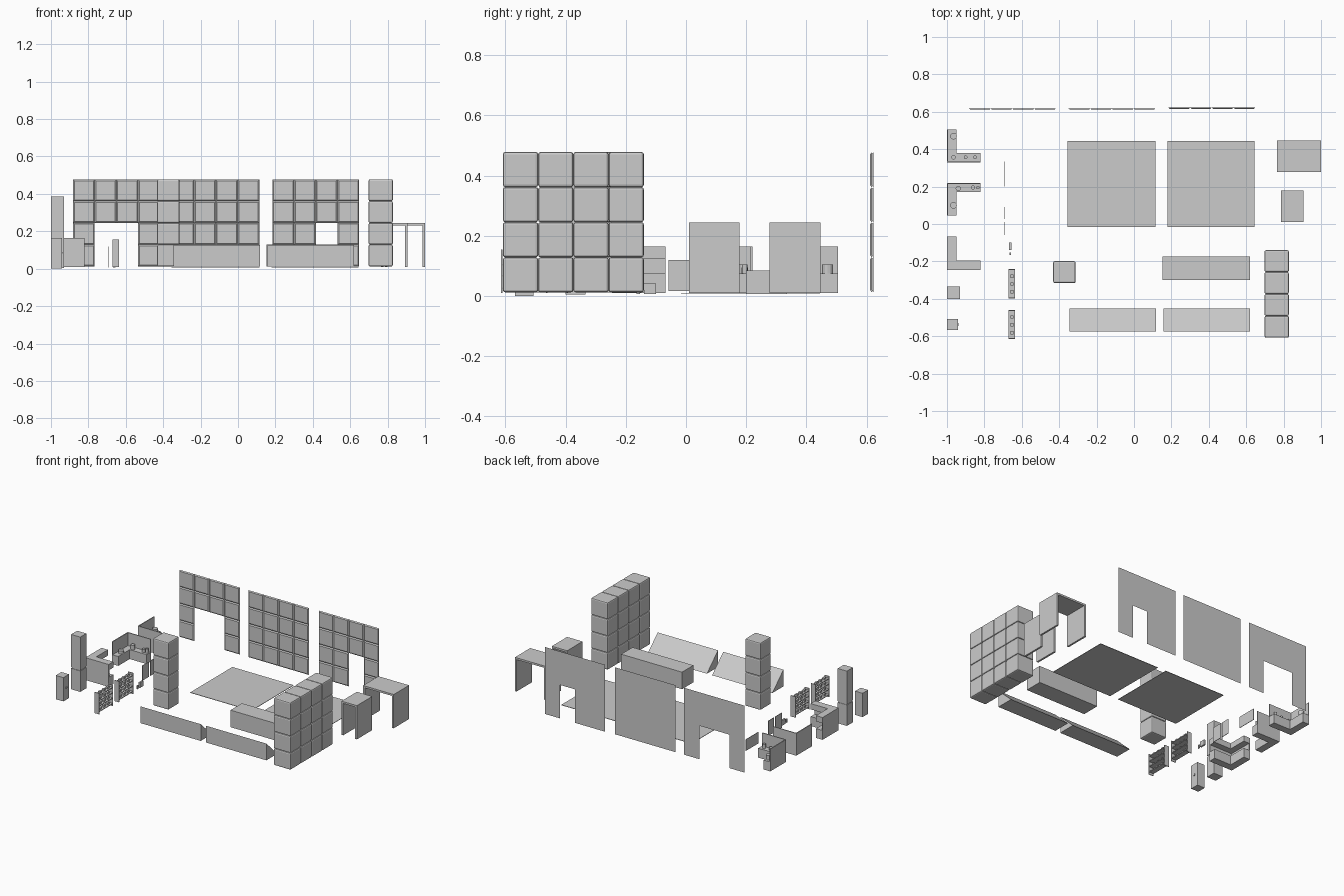
import bpy, bmesh, math
from mathutils import Vector

if "Cube" in bpy.data.objects:
    bpy.data.objects.remove(bpy.data.objects["Cube"])


def finish(name, bm):
    bmesh.ops.recalc_face_normals(bm, faces=bm.faces[:])
    me = bpy.data.meshes.new(name)
    bm.to_mesh(me)
    bm.free()
    ob = bpy.data.objects.new(name, me)
    bpy.context.collection.objects.link(ob)
    return ob


def add_box(bm, x0, x1, y0, y1, z0, z1):
    vs = bmesh.ops.create_cube(bm, size=1)["verts"]
    for v in vs:
        v.co = Vector((x0 + (v.co.x + .5) * (x1 - x0),
                       y0 + (v.co.y + .5) * (y1 - y0),
                       z0 + (v.co.z + .5) * (z1 - z0)))
    return vs


def boxes(name, *dims):
    bm = bmesh.new()
    for d in dims:
        add_box(bm, *d)
    return finish(name, bm)


def add_cyl(bm, x, y, z0, z1, r, n=12):
    vs = bmesh.ops.create_cone(bm, cap_ends=True, segments=n, radius1=r,
                               radius2=r, depth=z1 - z0)["verts"]
    for v in vs:
        v.co += Vector((x, y, (z0 + z1) / 2))


def tiled_panel(name, x0, y0, holes=()):
    """4x4 wall of raised tiles facing -y, skipping the hole cells."""
    bm = bmesh.new()
    c, b, t = 0.116, 0.007, 0.006
    for i in range(4):
        for j in range(4):
            if (i, j) in holes:
                continue
            def ring(inset, y):
                xa, xb = x0 + i * c + inset, x0 + (i + 1) * c - inset
                za, zb = 0.013 + j * c + inset, 0.013 + (j + 1) * c - inset
                return [bm.verts.new(p) for p in
                        ((xa, y, za), (xb, y, za), (xb, y, zb), (xa, y, zb))]
            back, front = ring(0, y0 + t), ring(b, y0)
            bm.faces.new(front)
            bm.faces.new(back[::-1])
            for k in range(4):
                n = (k + 1) % 4
                bm.faces.new((back[k], back[n], front[n], front[k]))
    return finish(name, bm)


def tiled_block(name, lo, hi, counts):
    """Block of bevelled cells with the hidden inner faces removed."""
    bm = bmesh.new()
    s = [(hi[a] - lo[a]) / counts[a] for a in range(3)]
    for i in range(counts[0]):
        for j in range(counts[1]):
            for k in range(counts[2]):
                q = [lo[a] + (i, j, k)[a] * s[a] for a in range(3)]
                add_box(bm, q[0], q[0] + s[0], q[1], q[1] + s[1], q[2], q[2] + s[2])
    bmesh.ops.bevel(bm, geom=bm.edges[:], offset=0.008, segments=2,
                    profile=0.5, affect='EDGES')
    bm.normal_update()
    inner = []
    for f in bm.faces:
        for a in range(3):
            if abs(f.normal[a]) > 0.999:
                p = f.calc_center_median()[a]
                if lo[a] + 1e-4 < p < hi[a] - 1e-4:
                    inner.append(f)
    bmesh.ops.delete(bm, geom=inner, context='FACES')
    return finish(name, bm)


def ramp(name, x0, x1, n, y0=-0.575, y1=-0.453, z0=0.012, z1=0.128):
    """Wedges with an upright front and a slope falling to the back."""
    bm = bmesh.new()
    w = (x1 - x0) / n
    for i in range(n):
        ends = []
        for x in (x0 + i * w, x0 + (i + 1) * w):
            ends.append([bm.verts.new((x, y, z)) for y, z in
                         ((y0, z0), (y1, z0), (y0, z1))])
        a, b = ends
        if i == 0:
            bm.faces.new(a)
        if i == n - 1:
            bm.faces.new(b)
        for k in range(3):
            m = (k + 1) % 3
            bm.faces.new((a[k], a[m], b[m], b[k]))
    bmesh.ops.remove_doubles(bm, verts=bm.verts[:], dist=1e-5)
    return finish(name, bm)


def doorway(name, x0, x1, y0, y1):
    t, z0, z1 = 0.013, 0.01, 0.244
    bm = bmesh.new()
    prof = [(x0, z0), (x0, z1), (x1, z1), (x1, z0),
            (x1 - t, z0), (x1 - t, z1 - t), (x0 + t, z1 - t), (x0 + t, z0)]
    f = bm.faces.new([bm.verts.new((x, y0, z)) for x, z in prof])
    r = bmesh.ops.extrude_face_region(bm, geom=[f])
    for v in r["geom"]:
        if isinstance(v, bmesh.types.BMVert):
            v.co.y = y1
    return finish(name, bm)


def corner_counter(name, y0, y1, flip, overhead=False):
    """L-shaped base cabinet with thin walls on its two outer sides."""
    xl, xr, d, t, h, H = -1.0, -0.82, 0.05, 0.006, 0.075, 0.165
    ya, yb = (y1 - d, y1) if flip else (y0, y0 + d)
    wa, wb = (y1 - t, y1) if flip else (y0, y0 + t)
    sa, sb = (y0, y1 - d) if flip else (y0 + d, y1)
    parts = [(xl, xr, ya, yb, 0.01, h), (xl, xl + d, sa, sb, 0.01, h),
             (xl, xr, wa, wb, h, H), (xl, xl + t, y0, y1, h, H)]
    if overhead:
        parts += [(xl, xr, ya, yb, 0.125, H), (xl, xl + d, sa, sb, 0.125, H)]
    return boxes(name, *parts)


# tiled walls along the back
tiled_panel("wide_door_wall", -0.882, 0.611, [(1, 0), (1, 1), (2, 0), (2, 1)])
tiled_panel("plain_wall", -0.35, 0.611)
tiled_panel("narrow_door_wall", 0.184, 0.616, [(2, 0), (2, 1)])

# floor sheets
for nm, xa, xb in (("left_floor", -0.355, 0.115), ("right_floor", 0.18, 0.645)):
    boxes(nm, (xa, xb, -0.017, 0.445, 0.006, 0.009))

# tiled blocks
tiled_block("thick_wall", (0.698, -0.608, 0.012), (0.828, -0.14, 0.478), (1, 4, 4))
tiled_block("column", (-0.432, -0.316, 0.012), (-0.312, -0.199, 0.478), (1, 1, 4))

# low beam and ramps
boxes("beam", (0.153, 0.62, -0.3, -0.175, 0.012, 0.13))
ramp("segmented_ramp", -0.345, 0.117, 4)
ramp("plain_ramp", 0.157, 0.62, 1)

# door frames
doorway("wide_doorway", 0.765, 1.0, 0.278, 0.446)
doorway("narrow_doorway", 0.787, 0.905, 0.01, 0.178)

# corner counters
corner_counter("far_counter", 0.33, 0.505, False)
corner_counter("middle_counter", 0.045, 0.22, True)
corner_counter("near_counter", -0.245, -0.068, False, True)

# pots and plates on the counters
bm = bmesh.new()
for x, y, r, h in ((-0.965, 0.47, 0.018, 0.03), (-0.965, 0.357, 0.012, 0.02),
                   (-0.90, 0.357, 0.01, 0.02), (-0.85, 0.357, 0.01, 0.03),
                   (-0.965, 0.10, 0.018, 0.02), (-0.94, 0.19, 0.014, 0.03),
                   (-0.86, 0.195, 0.011, 0.02), (-0.835, 0.195, 0.009, 0.03)):
    add_cyl(bm, x, y, 0.075, 0.075 + h, r)
finish("kitchenware", bm)

# tall cabinet and small cabinet
boxes("tall_cabinet", (-1, -0.93, -0.4, -0.334, 0.005, 0.15),
      (-0.997, -0.933, -0.397, -0.337, 0.15, 0.158),
      (-1, -0.93, -0.4, -0.334, 0.158, 0.385))
boxes("small_cabinet", (-1, -0.942, -0.568, -0.507, 0, 0.165),
      (-0.942, -0.937, -0.545, -0.53, 0.08, 0.09))

# open shelves with stored goods
for nm, ya, yb in (("far_shelf", -0.397, -0.24), ("near_shelf", -0.615, -0.46)):
    xa, xb, t = -0.671, -0.635, 0.005
    parts = [(xa, xb, y, y + t, 0.01, 0.155) for y in (ya, yb - t)]
    for z in (0.025, 0.063, 0.1, 0.137):
        parts.append((xa, xb, ya + t, yb - t, z, z + 0.005))
        for i in range(3):
            y = ya + 0.025 + i * 0.042
            parts.append((xa + 0.01, xb - 0.01, y, y + 0.018, z + 0.005, z + 0.018))
    boxes(nm, *parts)

# thin upright screens and little stand
boxes("low_screen", (-0.695, -0.692, 0.2, 0.335, 0.006, 0.085))
boxes("split_screen", (-0.695, -0.692, -0.058, 0.012, 0.016, 0.12),
      (-0.695, -0.692, 0.028, 0.09, 0.016, 0.12))
boxes("little_stand", (-0.667, -0.655, -0.14, -0.1, 0.006, 0.042),
      (-0.665, -0.657, -0.165, -0.153, 0.006, 0.03))
